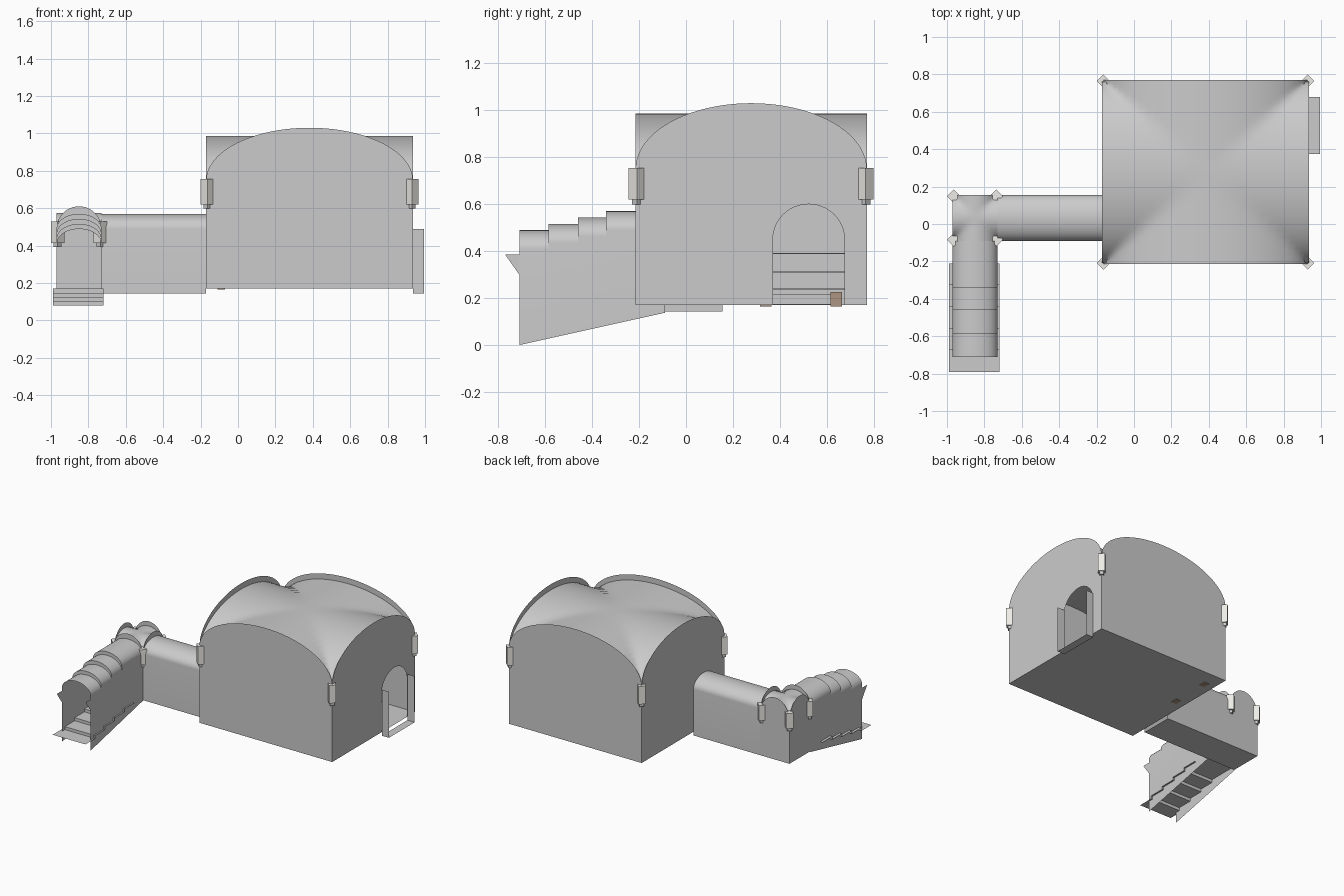
import bpy, math
from mathutils import Matrix

if "Cube" in bpy.data.objects:
    bpy.data.objects.remove(bpy.data.objects["Cube"])

def make(name, verts, faces, smooth=False, color=None):
    me = bpy.data.meshes.new(name)
    me.from_pydata(verts, [], faces)
    ob = bpy.data.objects.new(name, me)
    bpy.context.collection.objects.link(ob)
    if color:
        mat = bpy.data.materials.new(name)
        mat.diffuse_color = color
        mat.use_nodes = True
        mat.node_tree.nodes["Principled BSDF"].inputs["Base Color"].default_value = mat.diffuse_color
        me.materials.append(mat)
    if smooth:
        bpy.ops.object.select_all(action='DESELECT')
        ob.select_set(True)
        bpy.context.view_layer.objects.active = ob
        bpy.ops.object.shade_smooth_by_angle(angle=math.radians(35))
    return ob

def arc(u0, u1, spring, h, n=24):
    """Half-ellipse points from u0 to u1."""
    c, a = (u0 + u1) / 2, (u1 - u0) / 2
    return [(c - a * math.cos(math.pi * i / n), spring + h * math.sin(math.pi * i / n))
            for i in range(n + 1)]

def on_x(x):
    return lambda p: (x, p[0], p[1])

def on_y(y):
    return lambda p: (p[0], y, p[1])

def arched_wall(name, u0, u1, z0, spring, h, place, door=None):
    """Thin wall with an arched top; door = (u0, u1, spring, h)."""
    pts = [(u0, z0)]
    if door:
        pts += [(door[0], z0)] + arc(*door) + [(door[1], z0)]
    pts += [(u1, z0)] + arc(u0, u1, spring, h, 40)[::-1]
    return make(name, [place(p) for p in pts], [list(range(len(pts)))])

def strip(name, rows, smooth=True):
    n = len(rows[0])
    faces = [(r * n + i, r * n + i + 1, (r + 1) * n + i + 1, (r + 1) * n + i)
             for r in range(len(rows) - 1) for i in range(n - 1)]
    return make(name, [p for row in rows for p in row], faces, smooth)

def groin_vault(name, x0, x1, y0, y1, spring, h, n=32):
    t = [-math.cos(math.pi * i / n) for i in range(n + 1)]
    cx, cy, ax, ay = (x0 + x1) / 2, (y0 + y1) / 2, (x1 - x0) / 2, (y1 - y0) / 2
    rows = [[(cx + ax * u, cy + ay * v,
              spring + h * math.sqrt(max(0, 1 - min(abs(u), abs(v)) ** 2)))
             for u in t] for v in t]
    return strip(name, rows)

def slab(name, x0, x1, y0, y1, z):
    return make(name, [(x0, y0, z), (x1, y0, z), (x1, y1, z), (x0, y1, z)], [(0, 1, 2, 3)])

def box(name, c, s, turn=0, color=None):
    m = Matrix.Translation(c) @ Matrix.Rotation(turn, 4, 'Z')
    v = [m @ Matrix.Diagonal((*s, 1)) @ Matrix.Translation((i - .5, j - .5, k - .5)).to_translation()
         for k in (0, 1) for j in (0, 1) for i in (0, 1)]
    f = [(0, 2, 3, 1), (4, 5, 7, 6), (0, 1, 5, 4), (2, 6, 7, 3), (0, 4, 6, 2), (1, 3, 7, 5)]
    return make(name, [tuple(p) for p in v], f, color=color)

def corner_lamps(name, x0, x1, y0, y1, z0, z1):
    for x in (x0, x1):
        for y in (y0, y1):
            sx, sy = (1 if x == x0 else -1), (1 if y == y0 else -1)
            p = (x + .006 * sx, y + .006 * sy)
            box(name, (*p, (z0 + z1) / 2), (.05, .05, z1 - z0), math.pi / 4, (.85, .84, .8, 1))
            box(name + "_tip", (*p, z0 - .01), (.03, .03, .025), math.pi / 4)

# Main hall: four arched walls, floor, groin vault
X0, X1, Y0, Y1, Z = -.17, .935, -.215, .77, .17
arched_wall("hall_front_wall", X0, X1, Z, .75, .28, on_y(Y0))
arched_wall("hall_back_wall", X0, X1, Z, .75, .28, on_y(Y1))
arched_wall("hall_door_wall", Y0, Y1, Z, .75, .28, on_x(X1), (.37, .675, .45, .15))
arched_wall("hall_corridor_wall", Y0, Y1, Z, .75, .28, on_x(X0), (-.085, .15, .48, .08))
slab("hall_floor", X0, X1, Y0, Y1, Z)
groin_vault("hall_vault", X0, X1, Y0, Y1, .71, .277)
corner_lamps("hall_corner_lamp", X0, X1, Y0, Y1, .62, .755)

# Inside wall trim and small wooden blocks
for z in (.24, .31, .39):
    box("wall_trim", (-.163, .46, z), (.012, .58, .006))
box("inner_step", (-.13, .49, .194), (.07, .26, .042))
for y in (.34, .64):
    box("wooden_block", (-.09, y, .195), (.04, .05, .06), color=(.42, .3, .22, 1))

# Doorway stub: floor and two side panels
slab("porch_floor", X1, .995, .375, .68, .143)
for y in (.375, .68):
    make("porch_side", [(X1, y, .143), (.995, y, .143), (.995, y, .49), (X1, y, .49)], [(0, 1, 2, 3)])

# Straight corridor to the hall
A, B, C, D = -.97, -.73, -.09, .155   # junction bounds
profile = [(C, .143)] + arc(C, D, .49, .08) + [(D, .143)]
strip("corridor_shell", [[on_x(x)(p) for p in profile] for x in (B, X0)])
slab("corridor_floor", A, X0, C, D, .143)

# Junction: two solid walls, two crescents over the openings, vault
arched_wall("junction_left_wall", C, D, .143, .47, .14, on_x(A))
arched_wall("junction_back_wall", A, B, .143, .47, .14, on_y(D))
for nm, u0, u1, place in (("right", C, D, on_x(B)), ("front", A, B, on_y(C))):
    strip("junction_%s_crescent" % nm, [[place(p) for p in arc(u0, u1, .49, h)] for h in (.08, .12)])
groin_vault("junction_vault", A, B, C, D, .46, .115, 16)
corner_lamps("junction_corner_lamp", A, B, C, D, .415, .53)

# Stair tunnel: walls and stepped barrel lofted together
cuts = [-.71, -.585, -.46, -.34, C]
rows = []
for k in range(4):
    dz = -.027 * (3 - k)
    for y in cuts[k:k + 2]:
        zb = min(.143, (y + .71) * .222)
        rows.append([on_y(y)(p) for p in [(A, zb)] + arc(A, B, .49 + dz, .08) + [(B, zb)]])
strip("stair_tunnel", rows)
for x in (A, B):
    make("entrance_flare", [(x, -.77, .385), (x, -.71, .385), (x, -.71, .30)], [(0, 1, 2)])

# Stairs: zigzag sheet slightly wider than the tunnel
path = []
for k in range(5):
    y, z = -.79 + .116 * k, .08 + .0225 * k
    path += [(y, z), (y + .116, z)]
strip("stairs", [[on_x(x)(p) for p in path] for x in (-.99, -.718)], False)
slab("stair_landing", A, B, -.21, C, .17)
